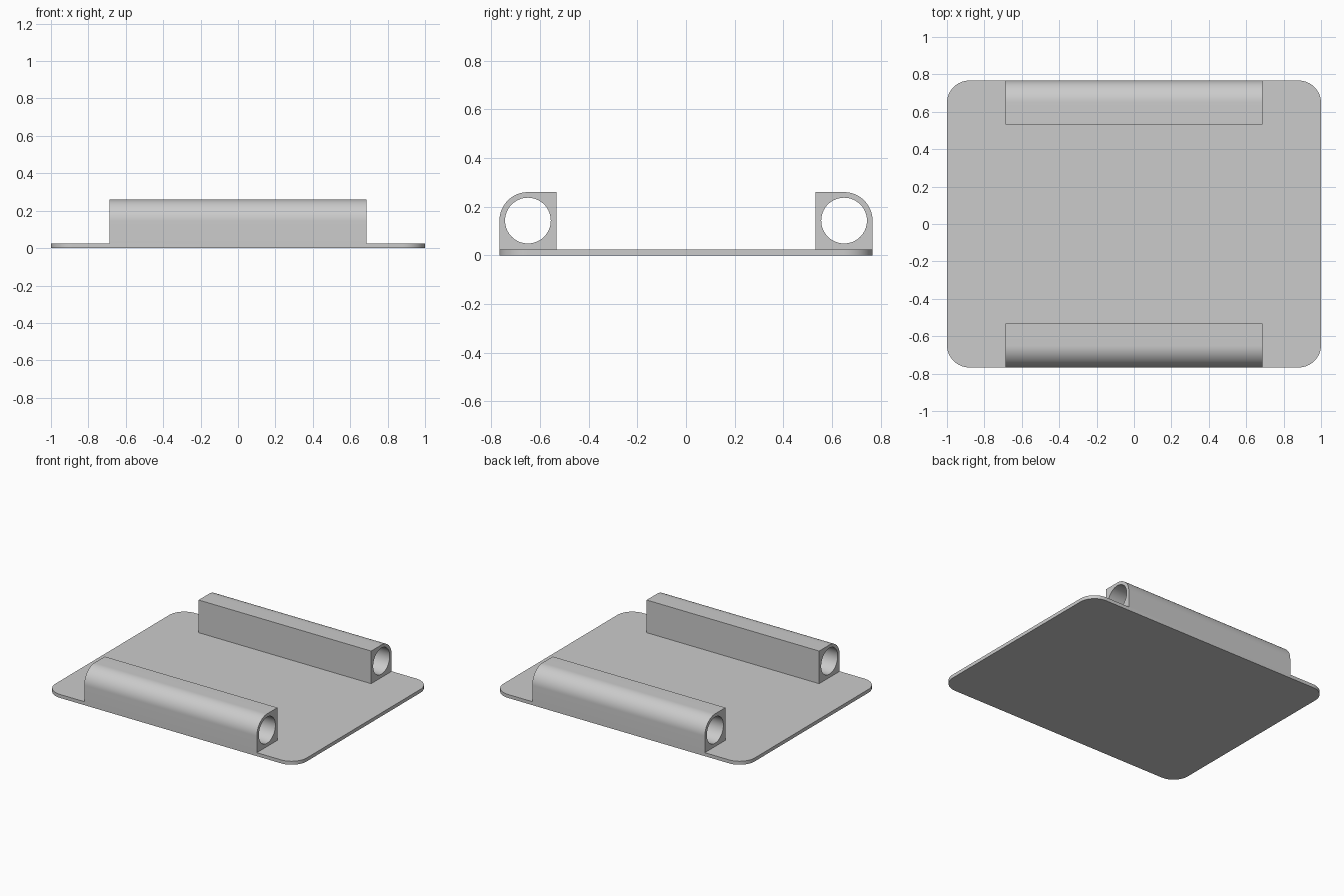
import bpy, bmesh
from math import sin, cos, pi

cube = bpy.data.objects.get("Cube")
if cube:
    bpy.data.objects.remove(cube)

HALF_X, HALF_Y, THICK = 1.0, 0.767, 0.025
CORNER = 0.12
TUBE_HALF = 0.687
TUBE_Y, TUBE_Z = 0.65, 0.143      # bore axis
OUTER, BORE = 0.117, 0.094

grey = bpy.data.materials.new("plain grey")
grey.use_nodes = True
grey.diffuse_color = (0.6, 0.6, 0.6, 1)
grey.node_tree.nodes["Principled BSDF"].inputs["Base Color"].default_value = (0.6, 0.6, 0.6, 1)


def arc(cx, cy, r, start, end, steps):
    angles = [start + (end - start) * i / steps for i in range(steps + 1)]
    return [(cx + r * cos(a), cy + r * sin(a)) for a in angles]


def extrude_loops(name, loops, place, low, high):
    """Prism between two levels; the first loop is the outline, others are holes."""
    bm = bmesh.new()
    cap_edges = {low: [], high: []}
    for loop in loops:
        rings = {lv: [bm.verts.new(place(u, v, lv)) for u, v in loop] for lv in (low, high)}
        n = len(loop)
        for i in range(n):
            j = (i + 1) % n
            a, b = rings[low], rings[high]
            bm.faces.new((a[i], a[j], b[j], b[i]))
            for lv in (low, high):
                cap_edges[lv].append(bm.edges.get((rings[lv][i], rings[lv][j])))
    for edges in cap_edges.values():
        bmesh.ops.triangle_fill(bm, edges=edges, use_beauty=True)
    bmesh.ops.recalc_face_normals(bm, faces=bm.faces)
    mesh = bpy.data.meshes.new(name)
    bm.to_mesh(mesh)
    bm.free()
    mesh.materials.append(grey)
    obj = bpy.data.objects.new(name, mesh)
    bpy.context.collection.objects.link(obj)
    bpy.ops.object.select_all(action='DESELECT')
    obj.select_set(True)
    bpy.context.view_layer.objects.active = obj
    bpy.ops.object.shade_smooth_by_angle(angle=pi / 6)
    return obj


# Base plate with rounded corners
outline = []
for k, (sx, sy) in enumerate([(1, 1), (-1, 1), (-1, -1), (1, -1)]):
    outline += arc(sx * (HALF_X - CORNER), sy * (HALF_Y - CORNER), CORNER,
                   k * pi / 2, (k + 1) * pi / 2, 16)
extrude_loops("base_plate", [outline], lambda u, v, w: (u, v, w), 0, THICK)

# Bored rails: square inside, rounded along the outer top edge
profile = [(TUBE_Y - OUTER, THICK), (TUBE_Y + OUTER, THICK)]
profile += arc(TUBE_Y, TUBE_Z, OUTER, 0, pi / 2, 20)
profile.append((TUBE_Y - OUTER, TUBE_Z + OUTER))
bore = arc(TUBE_Y, TUBE_Z, BORE, 0, 2 * pi, 64)[:-1]
for name, side in (("back_rail", 1), ("front_rail", -1)):
    extrude_loops(name, [profile, bore],
                  lambda u, v, w, s=side: (w, s * u, v), -TUBE_HALF, TUBE_HALF)
